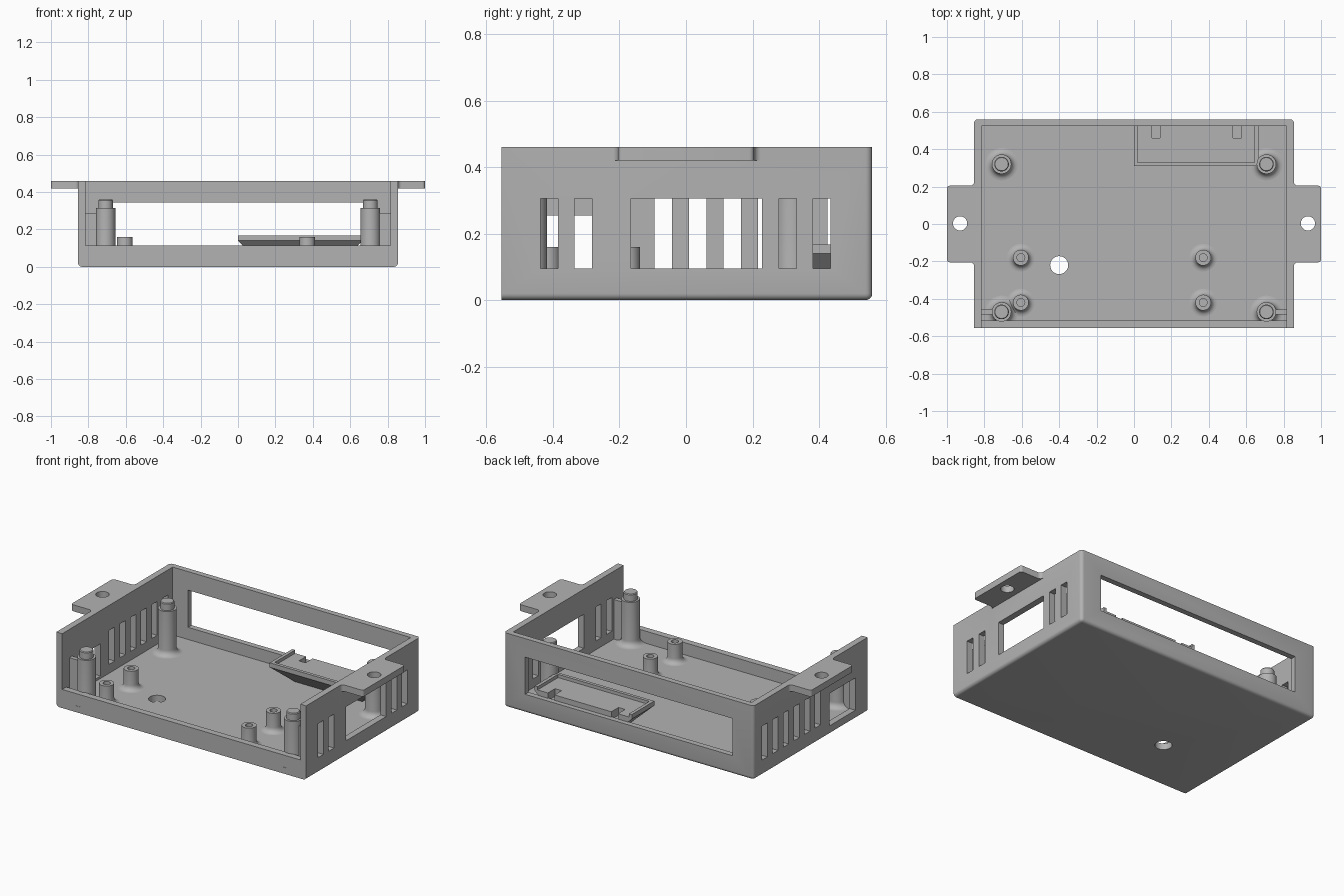
import bpy, bmesh, math

if "Cube" in bpy.data.objects:
    bpy.data.objects.remove(bpy.data.objects["Cube"])

grey = bpy.data.materials.new("plain_grey")
grey.diffuse_color = (0.45, 0.45, 0.45, 1)
grey.use_nodes = True
grey.node_tree.nodes["Principled BSDF"].inputs["Base Color"].default_value = grey.diffuse_color


def add_object(name, bm):
    bmesh.ops.recalc_face_normals(bm, faces=bm.faces)
    mesh = bpy.data.meshes.new(name)
    bm.to_mesh(mesh)
    bm.free()
    mesh.materials.append(grey)
    ob = bpy.data.objects.new(name, mesh)
    bpy.context.collection.objects.link(ob)
    return ob


def box(name, x, y, z):
    bm = bmesh.new()
    bmesh.ops.create_cube(bm, size=1)
    for v in bm.verts:
        v.co = [r[0] + (c + 0.5) * (r[1] - r[0]) for c, r in zip(v.co, (x, y, z))]
    return add_object(name, bm)


def cylinder(name, x, y, z0, z1, r):
    bm = bmesh.new()
    bmesh.ops.create_cone(bm, cap_ends=True, segments=40, radius1=r, radius2=r, depth=z1 - z0)
    bmesh.ops.translate(bm, vec=(x, y, (z0 + z1) / 2), verts=bm.verts)
    return add_object(name, bm)


def prism(name, points, z0, z1):
    bm = bmesh.new()
    f = bm.faces.new([bm.verts.new((x, y, z0)) for x, y in points])
    ext = bmesh.ops.extrude_face_region(bm, geom=[f])["geom"]
    bmesh.ops.translate(bm, vec=(0, 0, z1 - z0), verts=[v for v in ext if isinstance(v, bmesh.types.BMVert)])
    return add_object(name, bm)


def lathe(name, x, y, profile, segments=40):
    """Turn a (radius, height) profile around a vertical axis."""
    bm = bmesh.new()
    verts = [bm.verts.new((x + r, y, z)) for r, z in profile]
    edges = [bm.edges.new(p) for p in zip(verts, verts[1:])]
    bmesh.ops.spin(bm, geom=verts + edges, cent=(x, y, 0), axis=(0, 0, 1),
                   angle=math.tau, steps=segments)
    bmesh.ops.remove_doubles(bm, verts=bm.verts, dist=1e-5)
    return add_object(name, bm)


def apply_all(ob):
    bpy.context.view_layer.objects.active = ob
    for m in list(ob.modifiers):
        bpy.ops.object.modifier_apply(modifier=m.name)


def combine(ob, others, operation="DIFFERENCE"):
    for c in others:
        m = ob.modifiers.new("cut", "BOOLEAN")
        m.operation, m.solver, m.object = operation, "EXACT", c
    apply_all(ob)
    for c in others:
        bpy.data.objects.remove(c)


def smooth(ob, angle=35):
    bpy.ops.object.select_all(action="DESELECT")
    ob.select_set(True)
    bpy.context.view_layer.objects.active = ob
    bpy.ops.object.shade_smooth_by_angle(angle=math.radians(angle))


# Main shell: rounded along the sides and back of the base and the back corners
W, FRONT, BACK, H, FLOOR = 0.855, -0.555, 0.56, 0.46, 0.04
case = box("case", (-W, W), (FRONT, BACK), (0, H))
bm = bmesh.new()
bm.from_mesh(case.data)
round_edges = []
for e in bm.edges:
    a, b = (v.co for v in e.verts)
    m = (a + b) / 2
    bottom = m.z < 0.01 and m.y > FRONT + 0.01
    back_corner = abs(m.x) > W - 0.01 and m.y > BACK - 0.01 and abs(a.z - b.z) > 0.1
    if bottom or back_corner:
        round_edges.append(e)
bmesh.ops.bevel(bm, geom=round_edges, offset=0.02, segments=5, profile=0.5, affect="EDGES")
bm.to_mesh(case.data)
bm.free()

# Mounting tabs, rounded at the wall and at the outer corners
tabs = []
for s in (-1, 1):
    pts = []
    for t in (-1, 1):
        side = [(s * (W - 0.02), t * 0.225), (s * W, t * 0.225)]
        side += [(s * (W + 0.02 - 0.02 * math.cos(a)), t * (0.225 - 0.02 * math.sin(a)))
                 for a in (0.4, 0.8, 1.2, 1.57)]
        side += [(s * (0.985 + 0.015 * math.sin(a)), t * (0.19 + 0.015 * math.cos(a)))
                 for a in (0, 0.4, 0.8, 1.2, 1.57)]
        pts += side if t < 0 else side[::-1]
    tabs.append(prism("tab", pts, 0.42, H))
combine(case, tabs, "UNION")

cuts = [
    box("cavity", (-0.815, 0.815), (-0.515, 0.525), (FLOOR, 1)),
    box("front_gap", (-0.815, 0.815), (-1, -0.5), (0.115, 1)),
    box("back_window", (-0.71, 0.71), (0.4, 1), (0.115, 0.345)),
    box("right_opening", (0.75, 0.95), (-0.165, 0.228), (0.095, 0.305)),
    box("left_opening", (-0.95, -0.75), (-0.435, -0.18), (0.055, 0.255)),
    cylinder("floor_hole", -0.4, -0.22, -0.1, 0.1, 0.048),
]
# Vents: four on the right wall, six on the left
for y in (-0.438, -0.335, 0.28, 0.382):
    cuts.append(box("right_vent", (0.75, 0.95), (y, y + 0.053), (0.095, 0.305)))
for i in range(6):
    y = -0.095 + 0.104 * i
    cuts.append(box("left_vent", (-0.95, -0.75), (y, y + 0.053), (0.095, 0.305)))
for s in (-1, 1):
    cuts.append(cylinder("tab_hole", s * 0.93, 0.003, 0.3, 0.6, 0.038))
combine(case, cuts)
smooth(case)


# Flared foot shared by posts and standoffs
def flare(r, size):
    return [(r + size * (1 - math.sin(a)), FLOOR + size * (1 - math.cos(a)))
            for a in (math.pi / 2 * i / 6 for i in range(7))]


# Tall corner posts with locating pins
for s, side in ((-1, "left"), (1, "right")):
    for y, end in ((-0.47, "front"), (0.32, "back")):
        post = lathe(f"post_{end}_{side}", s * 0.708, y,
                     flare(0.052, 0.035) + [(0.052, 0.315), (0.039, 0.315), (0.039, 0.355),
                                            (0.035, 0.36), (0, 0.36)])
        smooth(post)
    # Thin rib tying the front post to the side wall
    box(f"post_rib_{side}", sorted((s * 0.74, s * 0.82)), (-0.485, -0.458), (FLOOR, 0.285))

# Short hollow standoffs for the board
for x, side in ((-0.605, "left"), (0.37, "right")):
    for y, end in ((-0.42, "front"), (-0.18, "back")):
        st = lathe(f"standoff_{end}_{side}", x, y,
                   flare(0.042, 0.032) + [(0.042, 0.16), (0.021, 0.16), (0.021, FLOOR + 0.01), (0, FLOOR + 0.01)])
        smooth(st)

# Raised tray on a sloping base, with a rim and two notches at the back
X0, X1, Y0, Y1 = 0.0, 0.665, 0.31, 0.53
bm = bmesh.new()
rings = []
for d, z in ((0.1, FLOOR), (0.0, 0.14), (0.0, 0.168)):
    rings.append([bm.verts.new(p) for p in ((X0 + d, Y0 + d, z), (X1 - d, Y0 + d, z),
                                            (X1 - d, Y1, z), (X0 + d, Y1, z))])
for lo, hi in zip(rings, rings[1:]):
    for i in range(4):
        j = (i + 1) % 4
        bm.faces.new((lo[i], lo[j], hi[j], hi[i]))
bm.faces.new(rings[0])
bm.faces.new(rings[-1])
tray = add_object("tray", bm)
combine(tray, [box("recess", (X0 + 0.02, X1 - 0.02), (Y0 + 0.02, 0.6), (0.148, 0.3))]
        + [box("notch", (x, x + 0.045), (0.46, 0.6), (0.1, 0.3)) for x in (0.095, 0.53)])
